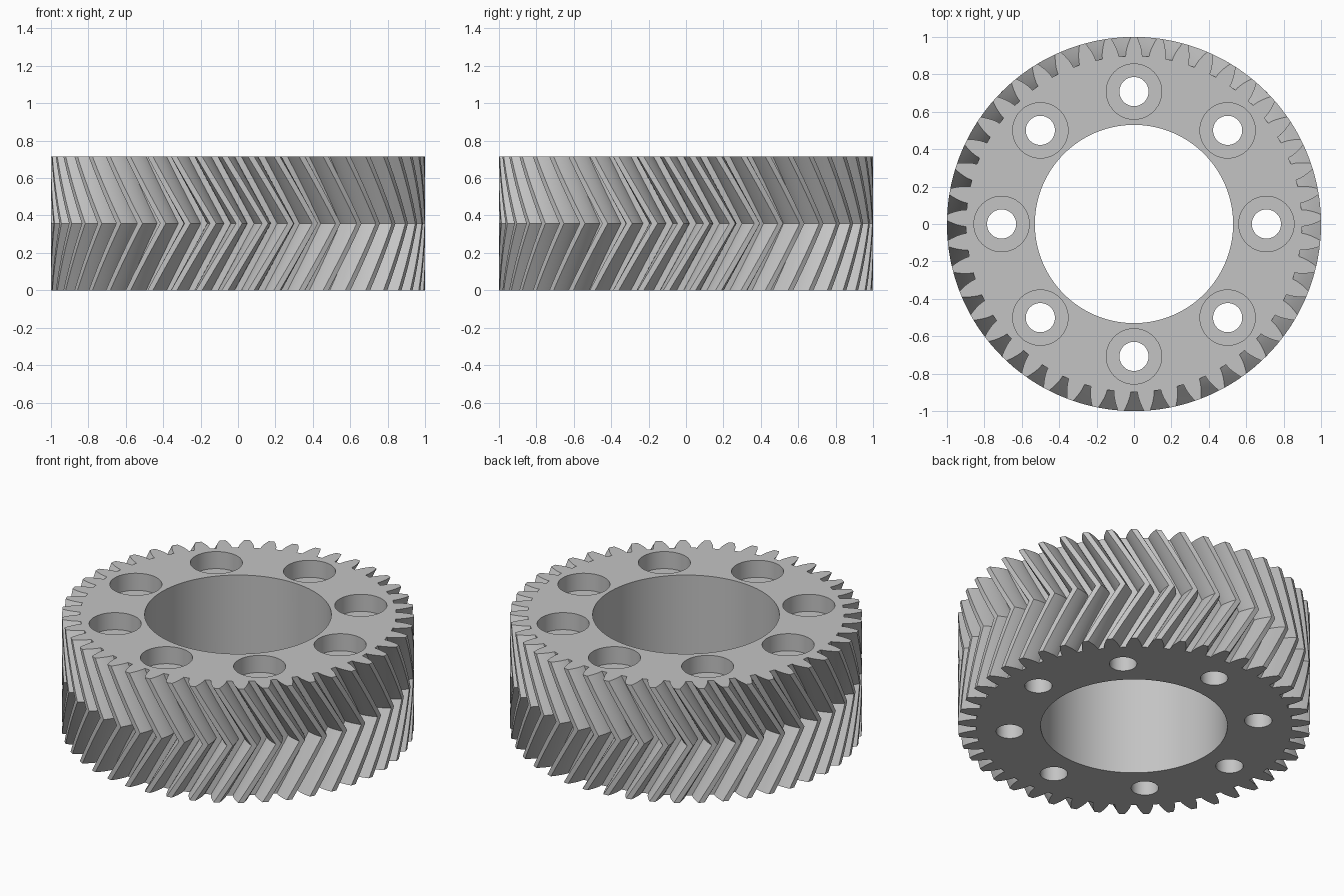
import bpy, bmesh, math
from math import sin, cos, tan, pi, acos, radians

if "Cube" in bpy.data.objects:
    bpy.data.objects.remove(bpy.data.objects["Cube"])

TEETH, HEIGHT = 45, 0.715
TIP_R, ROOT_R = 1.0, 0.898
PITCH_R = TEETH / (TEETH + 2)
BASE_R = PITCH_R * cos(radians(20))
TWIST = HEIGHT / 2 * tan(radians(30)) / PITCH_R   # twist of each half
BORE_R, BOLT_CIRCLE = 0.53, 0.708
HOLE_R, RECESS_R, RECESS_DEPTH = 0.078, 0.148, 0.107
STEPS = 10                                        # layers per half

grey = bpy.data.materials.new("steel_grey")
grey.diffuse_color = (0.55, 0.55, 0.55, 1)
grey.use_nodes = True
grey.node_tree.nodes["Principled BSDF"].inputs["Base Color"].default_value = grey.diffuse_color


def half_angle(r):
    """Half the angular tooth thickness at radius r (involute flank)."""
    def inv(a):
        return tan(a) - a
    return pi / (2 * TEETH) + inv(radians(20)) - inv(acos(min(1, BASE_R / r)))


def gear_outline():
    """Polar points (radius, angle) around the toothed rim."""
    radii = [ROOT_R + (TIP_R - ROOT_R) * i / 5 for i in range(6)]
    tooth = [(r, -half_angle(r)) for r in radii] + [(TIP_R, 0)]
    tooth += [(r, half_angle(r)) for r in reversed(radii)]
    tooth.append((ROOT_R, pi / TEETH))
    return [(r, a + pi / 2 + 2 * pi * k / TEETH)
            for k in range(TEETH) for r, a in tooth]


def bridge_rings(bm, rings):
    """Skin stacked rings into a closed solid."""
    n = len(rings[0])
    for low, high in zip(rings, rings[1:]):
        for i in range(n):
            j = (i + 1) % n
            bm.faces.new((low[i], low[j], high[j], high[i]))
    bm.faces.new(rings[0][::-1])
    bm.faces.new(rings[-1])


def lathe(bm, cx, cy, profile, segments):
    """Stepped cylinder from (radius, z) pairs."""
    rings = [[bm.verts.new((cx + r * cos(2 * pi * i / segments),
                            cy + r * sin(2 * pi * i / segments), z))
              for i in range(segments)] for r, z in profile]
    bridge_rings(bm, rings)


def make_object(name, bm):
    bmesh.ops.recalc_face_normals(bm, faces=bm.faces)
    mesh = bpy.data.meshes.new(name)
    bm.to_mesh(mesh)
    bm.free()
    mesh.materials.append(grey)
    obj = bpy.data.objects.new(name, mesh)
    bpy.context.collection.objects.link(obj)
    return obj


# herringbone gear body: twist rises to mid height, then returns
bm = bmesh.new()
outline = gear_outline()
rings = []
for s in range(2 * STEPS + 1):
    turn = TWIST * (1 - abs(s - STEPS) / STEPS)
    z = HEIGHT * s / (2 * STEPS)
    rings.append([bm.verts.new((r * cos(a + turn), r * sin(a + turn), z))
                  for r, a in outline])
bridge_rings(bm, rings)
gear = make_object("herringbone_gear", bm)

# cutter: central bore plus eight counterbored bolt holes
bm = bmesh.new()
lathe(bm, 0, 0, [(BORE_R, -0.1), (BORE_R, HEIGHT + 0.1)], 128)
floor = HEIGHT - RECESS_DEPTH
for k in range(8):
    a = k * pi / 4
    lathe(bm, BOLT_CIRCLE * cos(a), BOLT_CIRCLE * sin(a),
          [(HOLE_R, -0.1), (HOLE_R, floor),
           (RECESS_R, floor), (RECESS_R, HEIGHT + 0.1)], 48)
cutter = make_object("hole_cutter", bm)
cutter.hide_render = True

# cut the holes and remove the cutter
mod = gear.modifiers.new("holes", 'BOOLEAN')
mod.operation = 'DIFFERENCE'
mod.solver = 'EXACT'
mod.object = cutter
bpy.ops.object.select_all(action='DESELECT')
bpy.context.view_layer.objects.active = gear
gear.select_set(True)
bpy.ops.object.modifier_apply(modifier=mod.name)
bpy.data.objects.remove(cutter, do_unlink=True)

# smooth curved walls, keep crisp edges
bpy.ops.object.shade_smooth_by_angle(angle=radians(20))
